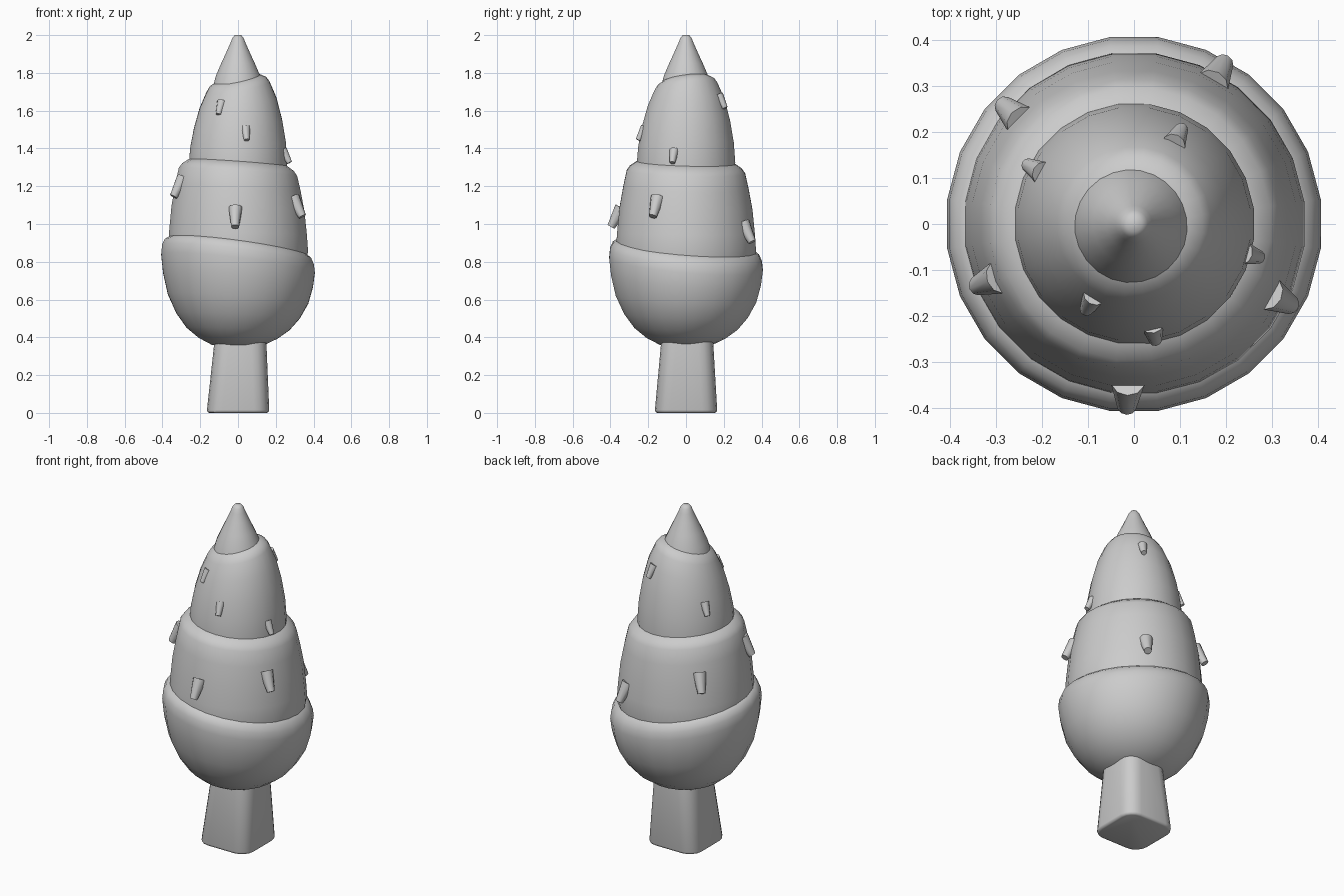
import bpy, bmesh, math
from mathutils import Matrix, Vector

if "Cube" in bpy.data.objects:
    bpy.data.objects.remove(bpy.data.objects["Cube"])

grey = bpy.data.materials.new("plain_grey")
grey.use_nodes = True
grey.diffuse_color = (0.6, 0.6, 0.6, 1)
grey.node_tree.nodes["Principled BSDF"].inputs["Base Color"].default_value = (0.6, 0.6, 0.6, 1)


def finish(name, bm, angle=50):
    bmesh.ops.recalc_face_normals(bm, faces=bm.faces)
    mesh = bpy.data.meshes.new(name)
    bm.to_mesh(mesh)
    bm.free()
    mesh.materials.append(grey)
    ob = bpy.data.objects.new(name, mesh)
    bpy.context.collection.objects.link(ob)
    bpy.ops.object.select_all(action='DESELECT')
    bpy.context.view_layer.objects.active = ob
    ob.select_set(True)
    bpy.ops.object.shade_smooth_by_angle(angle=math.radians(angle))
    return ob


def tier(name, profile, tilt, full, sides=24):
    """Lathe (radius, z) points; the tilt grows up to the height 'full'."""
    bm = bmesh.new()
    low = profile[0][1]
    rings = []
    for r, z in profile:
        k = min(1, (z - low) / (full - low))
        ring = []
        for i in range(sides):
            a = math.tau * (i + 0.5) / sides
            x, y = r * math.cos(a), r * math.sin(a)
            ring.append(bm.verts.new((x, y, z + k * (tilt[0] * x + tilt[1] * y))))
        rings.append(ring)
    for a, b in zip(rings, rings[1:]):
        for i in range(sides):
            j = (i + 1) % sides
            bm.faces.new((a[i], a[j], b[j], b[i]))
    bm.faces.new(rings[0])
    bm.faces.new(rings[-1])
    return finish(name, bm)


# Foliage: bulging tiers with slanted shoulders
tier("lower_foliage",
     [(0.08, 0.35), (0.14, 0.36), (0.21, 0.395), (0.275, 0.445), (0.33, 0.515),
      (0.375, 0.605), (0.4, 0.705), (0.41, 0.79), (0.405, 0.835),
      (0.39, 0.867), (0.365, 0.885), (0.3, 0.9)], (-0.13, -0.09), 0.83)
tier("middle_foliage",
     [(0.36, 0.78), (0.374, 0.86), (0.368, 0.95), (0.355, 1.08), (0.335, 1.19),
      (0.316, 1.275), (0.298, 1.3), (0.262, 1.325), (0.2, 1.335)], (-0.07, -0.03), 1.27)
tier("upper_foliage",
     [(0.262, 1.25), (0.263, 1.32), (0.255, 1.42), (0.235, 1.53), (0.205, 1.64),
      (0.168, 1.725), (0.15, 1.752), (0.12, 1.77), (0.08, 1.78)], (0.17, 0.12), 1.73)
tier("foliage_tip",
     [(0.13, 1.74), (0.118, 1.785), (0.09, 1.85), (0.06, 1.915), (0.04, 1.96),
      (0.03, 1.985), (0.017, 2.0)], (0, 0), 2.0)

# Trunk: rounded square post, tapered and leaning a little
bm = bmesh.new()
bmesh.ops.create_cube(bm, size=1)
for v in bm.verts:
    top = v.co.z > 0
    half, shift = (0.132, 0.015) if top else (0.166, 0)
    v.co = Vector((math.copysign(half, v.co.x) + shift,
                   math.copysign(half, v.co.y) + shift * 0.5, 0.45 if top else 0))
upright = [e for e in bm.edges if abs(e.verts[0].co.z - e.verts[1].co.z) > 0.1]
bmesh.ops.bevel(bm, geom=upright, offset=0.08, segments=4, profile=0.5, affect='EDGES')
rim = [e for e in bm.edges if all(v.co.z < 0.01 for v in e.verts)]
bmesh.ops.bevel(bm, geom=rim, offset=0.015, segments=2, profile=0.5, affect='EDGES')
finish("trunk", bm)


def tuft(name, x, y, z, size, lift=0.012):
    """Blunt cone that points down and out of the foliage."""
    out = Vector((x, y, 0)).normalized()
    surface = Vector((x, y, z))
    start = surface + out * (lift - 0.057) * size + Vector((0, 0, 0.055 * size))
    end = surface + out * lift * size - Vector((0, 0, 0.045 * size))
    axis = end - start
    turn = axis.to_track_quat('Z', 'Y').to_matrix().to_4x4()
    bm = bmesh.new()
    bmesh.ops.create_cone(bm, cap_ends=True, segments=10, radius1=0.038 * size,
                          radius2=0.021 * size, depth=axis.length,
                          matrix=Matrix.Translation((start + end) / 2) @ turn)
    finish(name, bm)


# Twig tufts on the middle and upper tiers
large = [(-0.015, -0.385, 1.03), (0.33, -0.17, 1.085), (-0.33, -0.13, 1.19),
         (-0.275, 0.25, 1.09), (0.19, 0.34, 0.95)]
small = [(0.045, -0.245, 1.475), (-0.1, -0.18, 1.61), (0.265, -0.07, 1.355),
         (0.1, 0.2, 1.645), (-0.225, 0.125, 1.475)]
for n, p in enumerate(large):
    tuft(f"large_twig_{n + 1}", *p, 1.0)
for n, p in enumerate(small):
    tuft(f"small_twig_{n + 1}", *p, 0.68)

# Thin scales lying on the tip
for n, (x, y, z) in enumerate([(-0.08, 0.09, 1.77), (0.08, -0.085, 1.78),
                               (0.05, 0.07, 1.85), (-0.065, -0.055, 1.86)]):
    tuft(f"tip_scale_{n + 1}", x, y, z, 0.5, -0.03)
